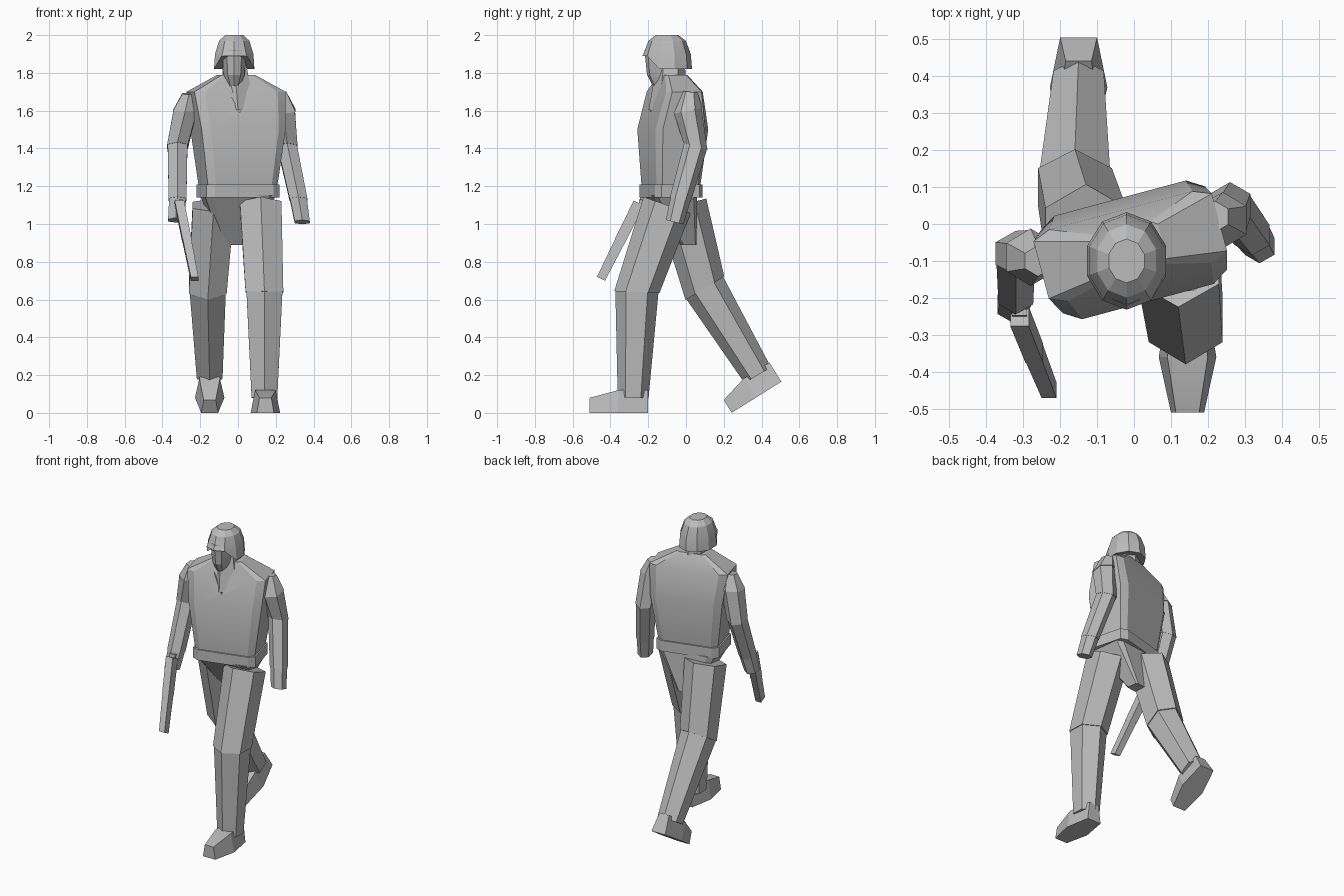
import bpy, bmesh, math
from math import sin, cos, pi
from mathutils import Matrix, Vector

cube = bpy.data.objects.get("Cube")
if cube:
    bpy.data.objects.remove(cube, do_unlink=True)

grey = bpy.data.materials.new("plain_grey")
grey.use_nodes = True
grey.diffuse_color = (0.5, 0.5, 0.5, 1)
grey.node_tree.nodes["Principled BSDF"].inputs["Base Color"].default_value = grey.diffuse_color

parts = []


def outline(sides, turned=False, power=1):
    """Unit polygon with a corner or a flat side in front; a low power makes it boxy."""
    angles = [2 * pi * (i + turned / 2) / sides for i in range(sides)]
    points = [Vector((math.copysign(abs(sin(a)) ** power, sin(a)),
                      -math.copysign(abs(cos(a)) ** power, cos(a)))) for a in angles]
    widest = max(p.x for p in points)
    deepest = max(abs(p.y) for p in points)
    return [(p.x / widest, p.y / deepest) for p in points]


TRIANGLE = outline(3)
SQUARE = outline(4, turned=True)
HEXAGON = outline(6)
DECAGON = outline(10)
BODY = outline(8, turned=True, power=0.25)


def loft(name, shape, sections, yaw=0.0, pinch=0.0):
    """Skin a shape through (centre, half width, half depth, tilt) sections."""
    bm = bmesh.new()
    rings = []
    for centre, width, depth, tilt in sections:
        turn = Matrix.Rotation(yaw, 3, 'Z') @ Matrix.Rotation(tilt, 3, 'X')
        rings.append([bm.verts.new(Vector(centre) + turn @ Vector(
            (u * width * (1 - pinch * max(v, 0)), v * depth, 0))) for u, v in shape])
    for lower, upper in zip(rings, rings[1:]):
        for i in range(len(shape)):
            bm.faces.new((lower[i - 1], lower[i], upper[i], upper[i - 1]))
    bm.faces.new(rings[0])
    bm.faces.new(rings[-1])
    bmesh.ops.recalc_face_normals(bm, faces=bm.faces)
    mesh = bpy.data.meshes.new(name)
    bm.to_mesh(mesh)
    bm.free()
    mesh.materials.append(grey)
    obj = bpy.data.objects.new(name, mesh)
    bpy.context.collection.objects.link(obj)
    parts.append(obj)
    return obj


def limb(names, joints, radii, shape=HEXAGON, depth=1.2):
    """One tapered segment between each pair of joints, cut square to the lower segment."""
    joints = [Vector(j) for j in joints]
    tilts = [math.atan2(b.y - a.y, a.z - b.z) for a, b in zip(joints, joints[1:])]
    tilts.append(tilts[-1])
    for i, name in enumerate(names):
        start = radii[i] * (0.95 if i else 1)
        end = radii[i + 1]
        loft(name, shape, [(joints[i], start, start * depth, tilts[i]),
                           (joints[i + 1], end, end * depth, tilts[i + 1])])


def stack(name, shape, x, y, width, depth, levels, yaw=0.0):
    """Level sections of one shape, given as (height, scale)."""
    return loft(name, shape, [((x, y, z), width * s, depth * s, 0) for z, s in levels], yaw)


def foot(name, heel, pitch):
    """Wedge shoe running forward from the heel, with its sole on the pitched line."""
    forward = Vector((0, -cos(pitch), -sin(pitch)))
    up = Vector((0, -sin(pitch), cos(pitch)))
    sections = []
    for reach, width, half in ((0, 0.05, 0.06), (0.16, 0.078, 0.06), (0.31, 0.045, 0.04)):
        centre = Vector(heel) + forward * reach + up * half
        sections.append((centre, width, half, pi / 2 + pitch))
    loft(name, SQUARE, sections, pinch=0.3)


# Torso, turned to its left
twist = math.radians(15)
torso = loft("torso", BODY, [
    ((0, -0.08, 1.2), 0.19, 0.12, 0), ((0, -0.07, 1.5), 0.23, 0.145, 0),
    ((-0.01, -0.06, 1.7), 0.25, 0.1, 0), ((-0.01, -0.07, 1.79), 0.09, 0.06, 0)], twist)

# V neck cut into the chest
cutter = loft("neck_cutter", TRIANGLE, [((0.01, y, 1.75), 0.13, 0.16, pi / 2) for y in (-0.4, -0.17)])
parts.remove(cutter)
cutter.hide_render = True
cut = torso.modifiers.new("v_neck", 'BOOLEAN')
cut.operation = 'DIFFERENCE'
cut.object = cutter
bpy.context.view_layer.objects.active = torso
bpy.ops.object.modifier_apply(modifier=cut.name)
bpy.data.objects.remove(cutter, do_unlink=True)

# Belt and hips
stack("belt", BODY, 0, -0.08, 0.2, 0.13, [(1.14, 1), (1.21, 1)], twist)
loft("hips", BODY, [((-0.03, 0.01, 0.89), 0.06, 0.04, 0), ((0, -0.08, 1.15), 0.19, 0.12, 0)], twist / 2)

# Neck, face and helmet
limb(["neck"], [(0, -0.09, 1.6), (-0.02, -0.08, 1.86)], [0.09, 0.06])
stack("face", DECAGON, -0.02, -0.13, 0.065, 0.09, [(1.73, 0.5), (1.79, 0.85), (1.92, 1)])
helmet = stack("helmet", DECAGON, -0.02, -0.1, 0.107, 0.132, [(1.82, 1), (1.9, 0.95), (1.97, 0.75), (2, 0.45)])
for vertex in helmet.data.vertices:  # raise the brim over the face
    if vertex.co.z < 1.85 and vertex.co.y < -0.17:
        vertex.co.z = 1.89

# Arms
ARM = ("shoulder", "upper_arm", "forearm", "hand")
ARM_RADII = (0.035, 0.065, 0.055, 0.047, 0.04)
limb(["left_" + n for n in ARM],
     [(0.22, 0.02, 1.7), (0.24, 0.01, 1.6), (0.26, 0.05, 1.41), (0.32, -0.03, 1.13), (0.34, -0.06, 1.01)], ARM_RADII)
limb(["right_" + n for n in ARM],
     [(-0.26, -0.1, 1.69), (-0.28, -0.09, 1.6), (-0.32, -0.08, 1.41), (-0.32, -0.19, 1.13), (-0.33, -0.22, 1.02)],
     ARM_RADII)

# Pistol held pointing down
breech, muzzle = Vector((-0.31, -0.25, 1.11)), Vector((-0.23, -0.45, 0.71))
limb(["pistol_slide", "pistol_barrel"], [breech, breech.lerp(muzzle, 0.5), muzzle],
     [0.025, 0.024, 0.02], SQUARE)
limb(["pistol_grip"], [breech, (-0.32, -0.17, 1.1)], [0.02, 0.02], SQUARE, depth=1)

# Legs: left stepping forward, right trailing with the heel up
LEG = ("thigh", "shin")
LEG_RADII = (0.11, 0.1, 0.068)
limb(["left_" + n for n in LEG], [(0.12, -0.1, 1.1), (0.14, -0.26, 0.64), (0.14, -0.28, 0.08)], LEG_RADII)
limb(["right_" + n for n in LEG], [(-0.13, -0.02, 1.1), (-0.16, 0.1, 0.66), (-0.15, 0.38, 0.2)], LEG_RADII)
foot("left_foot", (0.145, -0.2, 0), 0)
foot("right_foot", (-0.15, 0.505, 0.165), math.radians(32))

# Soften only the shallow edges
bpy.ops.object.select_all(action='DESELECT')
for part in parts:
    part.select_set(True)
bpy.context.view_layer.objects.active = torso
bpy.ops.object.shade_smooth_by_angle(angle=math.radians(20))
